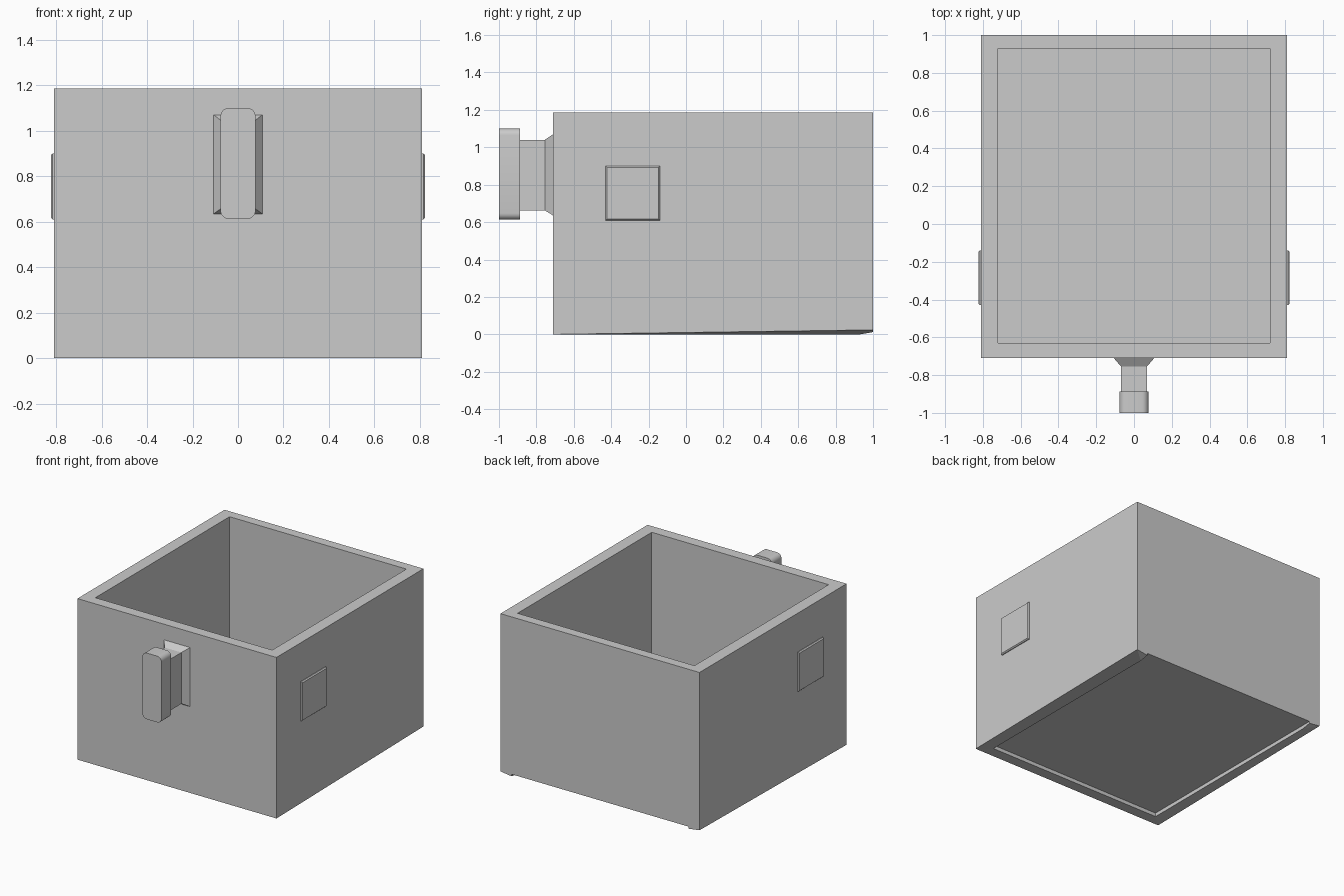
import bpy, bmesh, math

if "Cube" in bpy.data.objects:
    bpy.data.objects.remove(bpy.data.objects["Cube"])

def mesh_object(name, verts, faces):
    bm = bmesh.new()
    vs = [bm.verts.new(v) for v in verts]
    for f in faces:
        bm.faces.new([vs[i] for i in f])
    bmesh.ops.recalc_face_normals(bm, faces=bm.faces)
    me = bpy.data.meshes.new(name)
    bm.to_mesh(me)
    bm.free()
    ob = bpy.data.objects.new(name, me)
    bpy.context.collection.objects.link(ob)
    return ob

def loft(name, rings):
    """Skin a list of equal-length point rings and cap both ends."""
    n = len(rings[0])
    verts = [p for r in rings for p in r]
    faces = [[k * n + i, k * n + (i + 1) % n, (k + 1) * n + (i + 1) % n, (k + 1) * n + i]
             for k in range(len(rings) - 1) for i in range(n)]
    faces += [list(range(n)), list(range(len(verts) - n, len(verts)))]
    return mesh_object(name, verts, faces)

def mirror_x(ob):
    m = ob.modifiers.new("mirror", 'MIRROR')
    m.use_clip = True

# Drawer box: right half, open top, bottom panel recessed and running out the back
X, XI = 0.81, 0.72
F, FI, B, BI = -0.71, -0.63, 1.0, 0.93
T, FLOOR, R = 1.185, 0.09, 0.027
pts = dict(
    a=(0, F, T), b=(X, F, T), c=(X, B, T), d=(0, B, T),              # top outer
    e=(0, FI, T), f=(XI, FI, T), g=(XI, BI, T), h=(0, BI, T),        # top inner
    i=(0, FI, FLOOR), j=(XI, FI, FLOOR), k=(XI, BI, FLOOR), l=(0, BI, FLOOR),
    m=(0, F, 0), n=(X, F, 0), o=(X, B, 0.024),                       # bottom outer
    p=(0, FI, 0), q=(XI, FI, 0), r=(XI, BI, 0), s=(XI, B, 0.012),    # rim inner edge
    t=(0, FI, R), u=(XI, FI, R), v=(XI, B, R), w=(0, B, R))          # recess
keys = list(pts)
polys = ["abfe", "bcgf", "cdhg", "efji", "fgkj", "ghlk", "ijkl",
         "mnba", "nocb", "osvwdc", "mnqp", "norq", "osr",
         "pqut", "qrsvu", "tuvw"]
box = mesh_object("drawer_box", list(pts.values()),
                  [[keys.index(ch) for ch in f] for f in polys])
mirror_x(box)

# Side pads, slightly tapered outward
def rect_x(x, y0, y1, z0, z1):
    return [(x, y0, z0), (x, y1, z0), (x, y1, z1), (x, y0, z1)]

pad = loft("side_pad", [rect_x(0.80, -0.43, -0.14, 0.61, 0.90),
                        rect_x(0.815, -0.43, -0.14, 0.61, 0.90),
                        rect_x(0.823, -0.423, -0.147, 0.617, 0.893)])
mirror_x(pad)

# Handle neck, flared where it meets the front
def rect_y(y, hx, z0, z1):
    return [(-hx, y, z0), (hx, y, z0), (hx, y, z1), (-hx, y, z1)]

loft("handle_neck", [rect_y(-0.705, 0.107, 0.635, 1.07),
                     rect_y(-0.71, 0.107, 0.635, 1.07),
                     rect_y(-0.755, 0.068, 0.663, 1.04),
                     rect_y(-0.89, 0.068, 0.663, 1.04)])

# Handle grip: rounded rectangle plate
def rounded(y, hx, z0, z1, rad, seg=5):
    out = []
    for cx, cz, a0 in ((hx - rad, z1 - rad, 0), (rad - hx, z1 - rad, 90),
                       (rad - hx, z0 + rad, 180), (hx - rad, z0 + rad, 270)):
        for s in range(seg + 1):
            a = math.radians(a0 + 90 * s / seg)
            out.append((cx + rad * math.cos(a), y, cz + rad * math.sin(a)))
    return out

grip = loft("handle_grip", [rounded(y, 0.077, 0.613, 1.10, 0.035) for y in (-0.887, -1.0)])
bpy.context.view_layer.objects.active = grip
grip.select_set(True)
bpy.ops.object.shade_smooth_by_angle(angle=math.radians(35))
